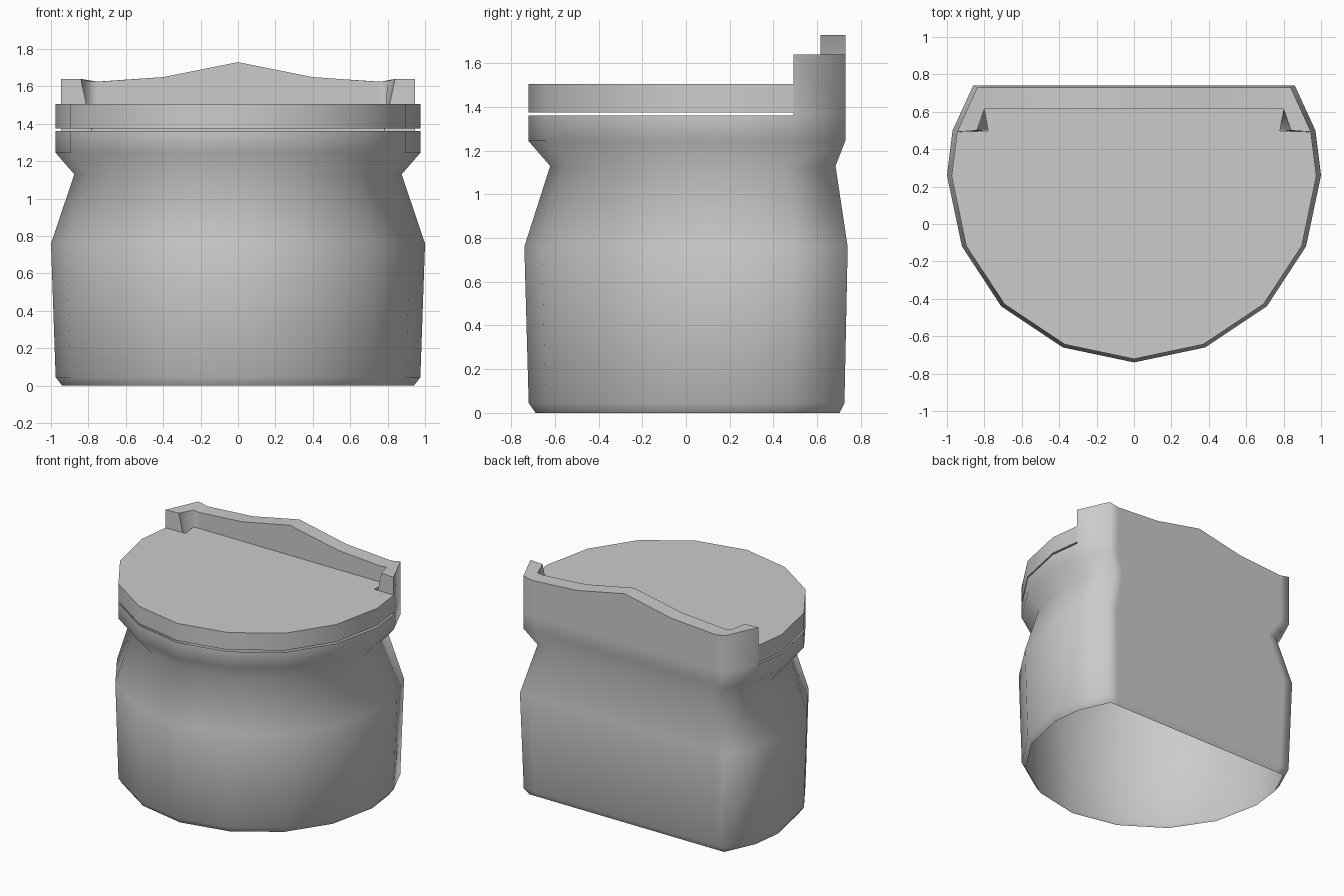
import bpy
import bmesh

if "Cube" in bpy.data.objects:
    bpy.data.objects.remove(bpy.data.objects["Cube"])

grey = bpy.data.materials.new("light grey")
grey.use_nodes = True
grey.diffuse_color = (0.6, 0.6, 0.6, 1)
grey.node_tree.nodes["Principled BSDF"].inputs["Base Color"].default_value = (0.6, 0.6, 0.6, 1)

# Half outline from the middle of the back round to the middle of the front
HALF = [(0, .74), (.4, .74), (.78, .74), (.86, .74), (.97, .5), (1, .26),
        (.92, -.12), (.71, -.44), (.38, -.66), (0, -.74)]
OUTLINE = HALF + [(-x, y) for x, y in HALF[-2:0:-1]]
COUNT = len(OUTLINE)

# Height, width scale, back scale, front scale of each ring
RINGS = [(0, .94, .95, .93), (.045, .975, .98, .973), (.76, 1, 1, 1),
         (1.13, .875, .925, .84), (1.245, .975, .985, .975), (1.362, .975, .985, .975)]


def fit(point, ring):
    x, y = point
    z, wide, back, front = ring
    return (x * wide, y * (back if y > 0 else front), z)


def finish(bm, name):
    mesh = bpy.data.meshes.new(name)
    bm.to_mesh(mesh)
    bm.free()
    mesh.materials.append(grey)
    obj = bpy.data.objects.new(name, mesh)
    bpy.context.collection.objects.link(obj)
    return obj


# Pot wall, open underneath
bm = bmesh.new()
rings = [[bm.verts.new(fit(p, r)) for p in OUTLINE] for r in RINGS]
for low, high in zip(rings, rings[1:]):
    for i in range(COUNT):
        j = (i + 1) % COUNT
        bm.faces.new((low[j], low[i], high[i], high[j]))

# Raised back rim growing out of the wall, with a peaked top
TOPS = [1.73, 1.65, 1.625, 1.64, 1.64]
INNER = [(0, .615), (.4, .615), (.75, .615), (.8, .615), (.84, .5)]
sections = []
for k in range(-4, 5):
    side, i = (-1 if k < 0 else 1), abs(k)
    base = rings[-1][k % COUNT]
    x, y = INNER[i]
    foot = .78 if i == 4 else x
    sections.append([base,
                     bm.verts.new((base.co.x, base.co.y, TOPS[i])),
                     bm.verts.new((side * x, y, TOPS[i] - (.01 if i == 3 else 0))),
                     bm.verts.new((side * foot, y, 1.362))])
for a, b in zip(sections, sections[1:]):
    for n in range(3):
        bm.faces.new((a[n], a[n + 1], b[n + 1], b[n]))
ends = [bm.faces.new(sections[0][::-1]), bm.faces.new(sections[-1])]
for f in bm.faces:
    f.smooth = True
for f in ends:
    f.smooth = False
    for e in f.edges:
        e.smooth = False
for a, b in zip(sections, sections[1:]):
    for n in (1, 2):
        bm.edges.get((a[n], b[n])).smooth = False
finish(bm, "pot_wall")

# Flat lid, notched around the rim
right = [(.8, .615), (.78, .497)] + [fit(p, RINGS[-1])[:2] for p in HALF[4:]]
lid_outline = right + [(-x, y) for x, y in right[-2::-1]]
bm = bmesh.new()
face = bm.faces.new([bm.verts.new((x, y, 1.375)) for x, y in lid_outline])
top = bmesh.ops.extrude_face_region(bm, geom=[face], use_keep_orig=True)["geom"]
bmesh.ops.translate(bm, vec=(0, 0, .13), verts=[v for v in top if isinstance(v, bmesh.types.BMVert)])
bmesh.ops.recalc_face_normals(bm, faces=bm.faces)
lid = finish(bm, "lid")
bpy.ops.object.select_all(action="DESELECT")
lid.select_set(True)
bpy.context.view_layer.objects.active = lid
bpy.ops.object.shade_smooth_by_angle()
